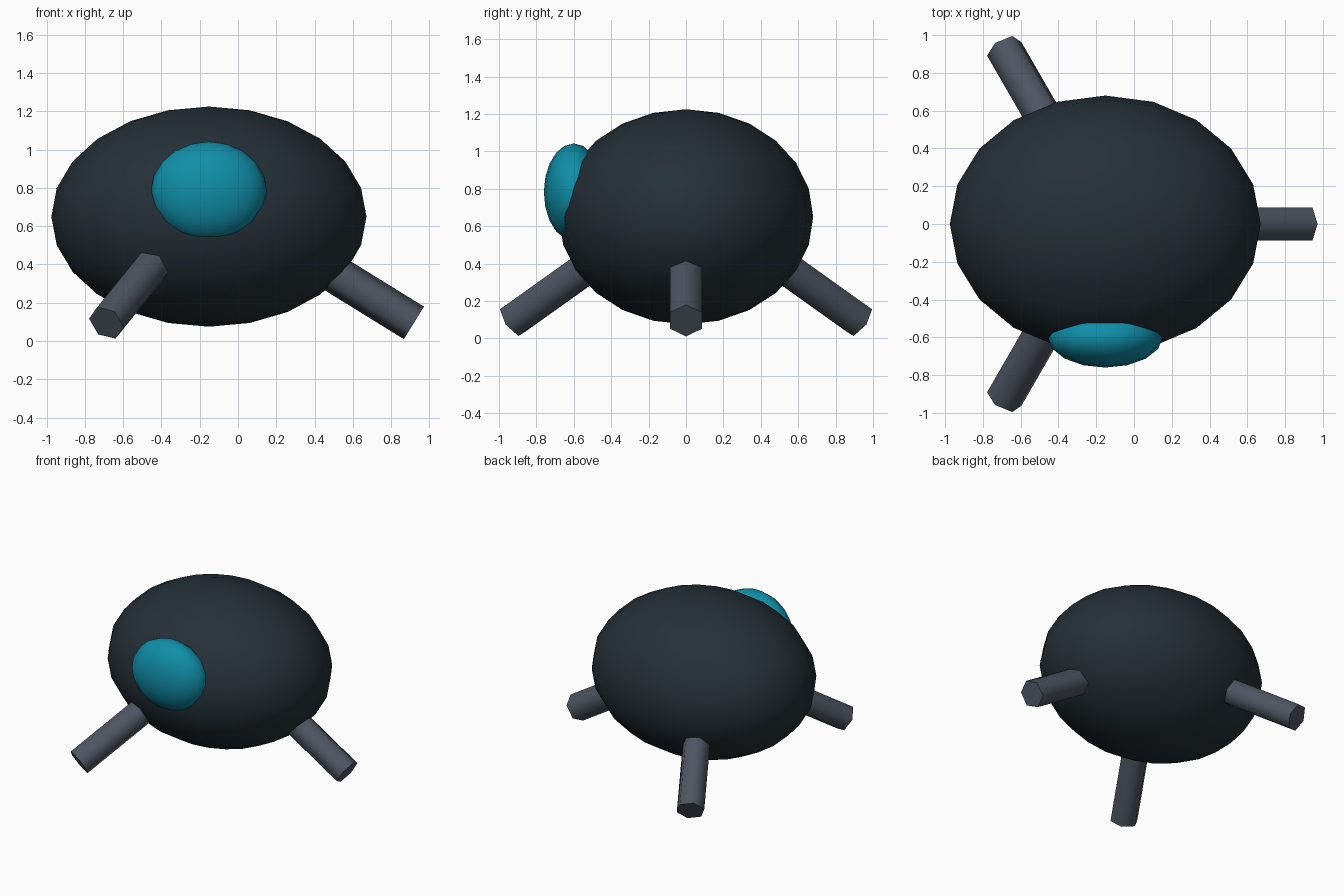
import bpy, bmesh, math
from mathutils import Vector, Matrix

if "Cube" in bpy.data.objects:
    bpy.data.objects.remove(bpy.data.objects["Cube"])


def material(name, rgb):
    m = bpy.data.materials.new(name)
    m.diffuse_color = (*rgb, 1)
    m.use_nodes = True
    m.node_tree.nodes["Principled BSDF"].inputs["Base Color"].default_value = m.diffuse_color
    return m


shell = material("dark slate", (0.018, 0.029, 0.038))
teal = material("teal", (0.005, 0.27, 0.39))
grey = material("steel grey", (0.076, 0.092, 0.122))


def finish(name, bm, mat, angle):
    bmesh.ops.recalc_face_normals(bm, faces=bm.faces)
    me = bpy.data.meshes.new(name)
    bm.to_mesh(me)
    bm.free()
    ob = bpy.data.objects.new(name, me)
    bpy.context.collection.objects.link(ob)
    me.materials.append(mat)
    bpy.ops.object.select_all(action='DESELECT')
    ob.select_set(True)
    bpy.context.view_layer.objects.active = ob
    bpy.ops.object.shade_smooth_by_angle(angle=math.radians(angle))
    return ob


def ellipsoid(name, centre, radii, segments, rings, mat):
    bm = bmesh.new()
    bmesh.ops.create_uvsphere(bm, u_segments=segments, v_segments=rings, radius=1)
    bmesh.ops.transform(bm, verts=bm.verts,
                        matrix=Matrix.Translation(centre) @ Matrix.Diagonal((*radii, 1)))
    return finish(name, bm, mat, 60)


def leg(name, azimuth, twist):
    # six-sided rod running outward and down from inside the body
    a = math.radians(azimuth)
    out = Vector((math.cos(a), math.sin(a), 0))
    side = Vector((-math.sin(a), math.cos(a), 0))
    slope = math.radians(31.7)
    d = out * math.cos(slope) + Vector((0, 0, -math.sin(slope)))
    up = d.cross(side)
    if up.z < 0:
        up = -up
    end = Vector((-0.152, 0, 0.095)) + out * 1.071
    start = end - d * 0.72
    bm = bmesh.new()
    loops = []
    for p in (start, end):
        loop = []
        for i in range(6):
            t = math.radians(90 + twist + 60 * i)
            loop.append(bm.verts.new(p + 0.1 * (math.cos(t) * side + math.sin(t) * up)))
        loops.append(loop)
    for i in range(6):
        j = (i + 1) % 6
        bm.faces.new((loops[0][i], loops[0][j], loops[1][j], loops[1][i]))
    bm.faces.new(loops[0])
    bm.faces.new(loops[1])
    return finish(name, bm, grey, 65)


# main body and front eye
ellipsoid("body", (-0.152, 0, 0.65), (0.823, 0.68, 0.575), 20, 12, shell)
ellipsoid("eye", (-0.152, -0.6, 0.782), (0.303, 0.16, 0.26), 16, 10, teal)

# three splayed legs
leg("right_leg", 0, 0)
leg("back_left_leg", 120, -15)
leg("front_left_leg", 240, 15)
